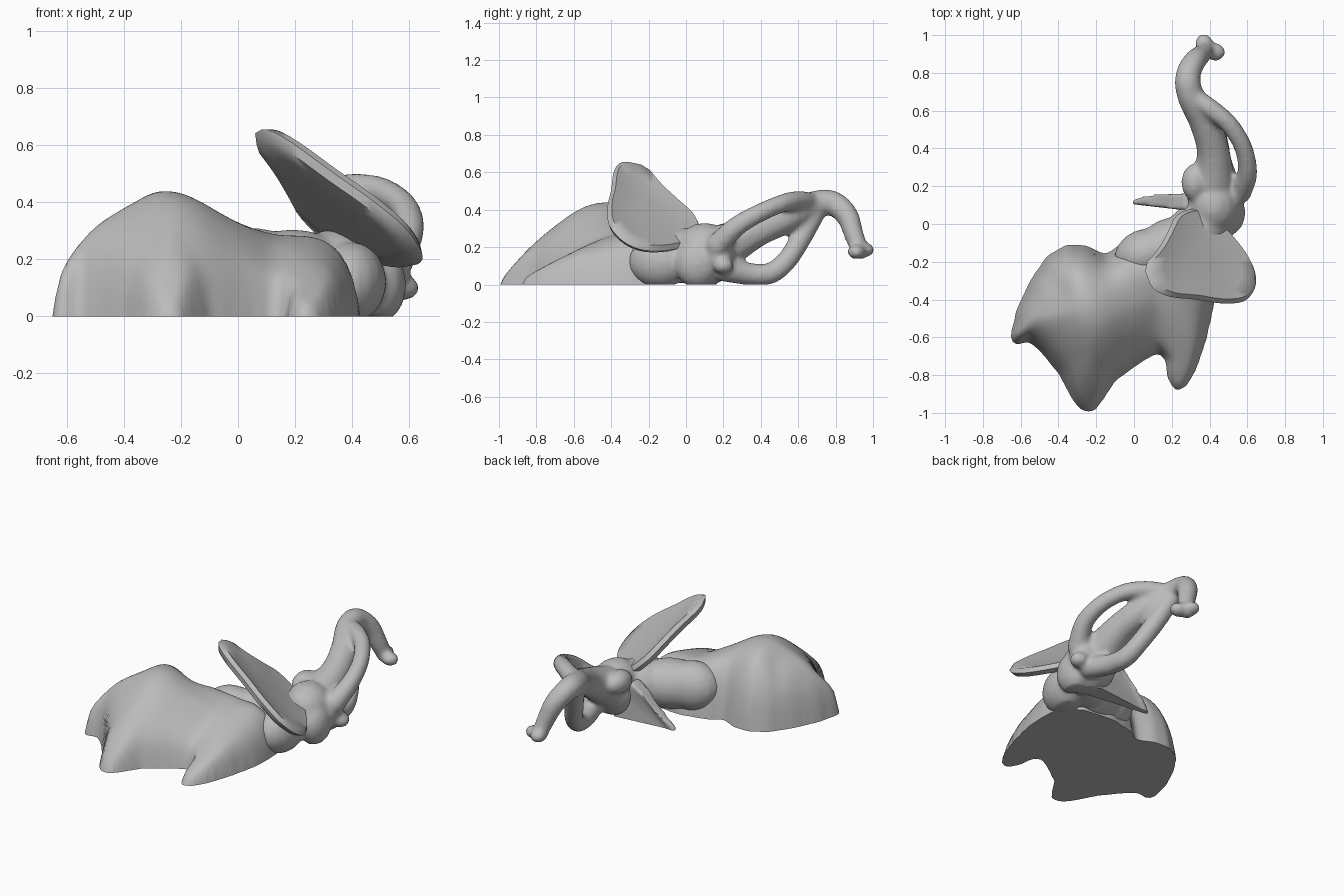
import bpy, bmesh, math
from mathutils import Vector, Matrix

if "Cube" in bpy.data.objects:
    bpy.data.objects.remove(bpy.data.objects["Cube"])

grey = bpy.data.materials.new("grey")
grey.diffuse_color = (0.5, 0.5, 0.5, 1)
grey.use_nodes = True
grey.node_tree.nodes["Principled BSDF"].inputs["Base Color"].default_value = grey.diffuse_color


def finish(bm, name, cut=True, remesh=0, smooth=0):
    """Turn a bmesh into an object, fuse it if asked, and slice it flat at z = 0."""
    me = bpy.data.meshes.new(name)
    bm.to_mesh(me)
    bm.free()
    ob = bpy.data.objects.new(name, me)
    bpy.context.collection.objects.link(ob)
    if remesh:
        m = ob.modifiers.new("fuse", 'REMESH')
        m.mode, m.voxel_size = 'VOXEL', remesh
    if smooth:
        m = ob.modifiers.new("soften", 'SMOOTH')
        m.factor, m.iterations = 0.5, smooth
    me = bpy.data.meshes.new_from_object(ob.evaluated_get(bpy.context.evaluated_depsgraph_get()))
    ob.modifiers.clear()
    ob.data = me
    if cut:
        bm = bmesh.new()
        bm.from_mesh(me)
        bmesh.ops.bisect_plane(bm, geom=bm.verts[:] + bm.edges[:] + bm.faces[:],
                               plane_co=(0, 0, 0), plane_no=(0, 0, 1), clear_inner=True)
        bmesh.ops.holes_fill(bm, edges=[e for e in bm.edges if e.is_boundary], sides=0)
        bmesh.ops.recalc_face_normals(bm, faces=bm.faces[:])
        bm.to_mesh(me)
        bm.free()
    me.materials.clear()
    me.materials.append(grey)
    bpy.ops.object.select_all(action='DESELECT')
    ob.select_set(True)
    bpy.context.view_layer.objects.active = ob
    bpy.ops.object.shade_smooth_by_angle(angle=math.radians(55))
    return ob


def ball(bm, c, r, turn=0, seg=16):
    mat = Matrix.Translation(c) @ Matrix.Rotation(math.radians(turn), 4, 'Z') @ Matrix.Diagonal((*r, 1))
    bmesh.ops.create_uvsphere(bm, u_segments=seg, v_segments=seg // 2 + 2, radius=1, matrix=mat)


def spline(pts, steps):
    """Smooth path through points of any dimension."""
    p = [Vector(q) for q in pts]
    p = [2 * p[0] - p[1]] + p + [2 * p[-1] - p[-2]]
    out = []
    for i in range(1, len(p) - 2):
        a, b, c, d = p[i - 1:i + 3]
        for k in range(steps):
            t = k / steps
            out.append(0.5 * (2 * b + (c - a) * t + (2 * a - 5 * b + 4 * c - d) * t * t
                              + (3 * b - a - 3 * c + d) * t ** 3))
    return out + [p[-2]]


def tube(bm, pts, steps=7):
    for x, y, z, r in spline(pts, steps):
        ball(bm, (x, y, z), (r, r, r), seg=12)


# Body: a domed shape rising from a footprint with two legs and a tail end
outline = [(-.655, -.6), (-.62, -.45), (-.55, -.3), (-.46, -.17), (-.36, -.11), (-.25, -.115),
           (-.15, -.165), (-.08, -.11), (.1, -.07), (.3, -.09), (.42, -.18), (.43, -.32), (.42, -.45),
           (.38, -.62), (.33, -.77), (.275, -.87), (.22, -.895), (.18, -.83), (.165, -.72), (.13, -.68),
           (.04, -.73), (-.1, -.83), (-.17, -.94), (-.21, -1), (-.27, -1), (-.32, -.94),
           (-.4, -.79), (-.5, -.67), (-.56, -.62), (-.63, -.645)]


def edge_distance(x, y):
    best, inside = 9, False
    for (ax, ay), (bx, by) in zip(outline, outline[1:] + outline[:1]):
        dx, dy = bx - ax, by - ay
        t = max(0, min(1, ((x - ax) * dx + (y - ay) * dy) / (dx * dx + dy * dy)))
        best = min(best, math.hypot(x - ax - t * dx, y - ay - t * dy))
        if (ay > y) != (by > y) and x < ax + (y - ay) * dx / dy:
            inside = not inside
    return best if inside else -best


def ramp(v, lo, hi):
    t = max(0, min(1, (v - lo) / (hi - lo)))
    return t * t * (3 - 2 * t)


def body_height(x, y):
    d = edge_distance(x, y)
    width = .31 - .12 * max(ramp(y, -.5, -.2), ramp(-x, .3, .5))
    t = min(abs(d) / width, 1)
    top = .3 + .15 * math.exp(-((x + .25) / .15) ** 2 / 2 - ((y + .45) / .24) ** 2 / 2)
    h = top * math.sqrt(1 - (1 - t) ** 2)
    if d < 0:
        return -h
    # the legs slope down towards their tips
    side = ramp(x, -.15, .15)
    slope = (1 - side) * 1.2 * (y + 1.01) + side * (.56 * (y + .93))
    slope = max(slope, .004)
    return h * slope / (h ** 5 + slope ** 5) ** .2 if h > 0 else 0


bm = bmesh.new()
step = .02
nx, ny = 58, 50
rows = [[bm.verts.new((-.7 + i * step, -1.04 + j * step,
                       body_height(-.7 + i * step, -1.04 + j * step)))
         for i in range(nx)] for j in range(ny)]
for j in range(ny - 1):
    for i in range(nx - 1):
        bm.faces.new((rows[j][i], rows[j][i + 1], rows[j + 1][i + 1], rows[j + 1][i]))
finish(bm, "body", smooth=5)

# Head: neck, skull, cheek, brow, eye, trunk and two tusks fused together
bm = bmesh.new()
ball(bm, (.06, -.16, .16), (.17, .135, .15), 20)
ball(bm, (.19, -.12, .155), (.22, .15, .15), 25)
ball(bm, (.34, -.03, .155), (.18, .15, .15), 30)
ball(bm, (.4, -.14, .12), (.12, .17, .14), -10)
ball(bm, (.42, .1, .16), (.15, .17, .17))
ball(bm, (.5, .06, .11), (.09, .12, .13))
ball(bm, (.32, .22, .26), (.07, .1, .07))
ball(bm, (.58, .2, .1), (.055, .055, .045))
ball(bm, (.52, .17, .17), (.085, .09, .1))
tube(bm, [(.42, .2, .2, .12), (.42, .38, .29, .09), (.375, .54, .36, .085), (.3, .68, .425, .074),
          (.285, .78, .435, .068), (.32, .86, .37, .062), (.36, .9, .26, .053), (.38, .93, .18, .047)])
ball(bm, (.37, .955, .185), (.048, .055, .038))
ball(bm, (.43, .91, .175), (.055, .048, .04))
tube(bm, [(.56, .17, .21, .065), (.6, .27, .31, .055), (.58, .4, .385, .05),
          (.51, .52, .435, .05), (.42, .6, .45, .052), (.32, .67, .44, .052)])
tube(bm, [(.5, .2, .08, .065), (.46, .33, .057, .06), (.44, .45, .06, .058),
          (.41, .54, .13, .056), (.36, .61, .24, .058), (.31, .68, .37, .06)])
finish(bm, "head", remesh=.014, smooth=7)

# Large ear: rounded slab on a tilted plane, gently cupped
rim = spline([(.06, -.25), (.1, -.34), (.19, -.385), (.33, -.4), (.46, -.42), (.58, -.41), (.64, -.34),
              (.64, -.25), (.59, -.15), (.51, -.05), (.43, .03), (.33, .08), (.23, .05),
              (.18, -.04), (.13, -.13), (.07, -.2)], 3)
normal = Vector((.78, .5, 1)).normalized()
centre = Vector((.36, -.2))
bm = bmesh.new()
loops = []
for scale, off in [(.35, .008), (.7, .014), (.93, .024), (1, 0), (.93, -.028), (.7, -.032), (.35, -.032)]:
    loop = []
    for p in rim:
        x, y = centre + (p - centre) * scale
        z = .62 - .78 * (x - .1) - .5 * (y + .27)
        loop.append(bm.verts.new(Vector((x, y, z)) + normal * off))
    loops.append(loop)
for a, b in zip(loops, loops[1:]):
    for i in range(len(a)):
        k = (i + 1) % len(a)
        bm.faces.new((a[i], a[k], b[k], b[i]))
bm.faces.new(loops[0])
bm.faces.new(loops[-1])
bmesh.ops.recalc_face_normals(bm, faces=bm.faces[:])
finish(bm, "large_ear", cut=False)

# Small ear: thin upright fin, sliced at the base
bm = bmesh.new()
fin = [(-.02, -.05), (-.005, .02), (.05, .06), (.13, .12), (.2, .19), (.27, .24), (.4, .2), (.4, -.05)]
front = [bm.verts.new((x, .105 - max(0, x) * .12, z)) for x, z in fin]
back = [bm.verts.new((x, .12 + min(.045, max(0, x) * .6), z)) for x, z in fin]
bm.faces.new(front)
bm.faces.new(back[::-1])
for i in range(len(fin)):
    k = (i + 1) % len(fin)
    bm.faces.new((front[k], front[i], back[i], back[k]))
bmesh.ops.recalc_face_normals(bm, faces=bm.faces[:])
finish(bm, "small_ear", remesh=.012, smooth=3)
